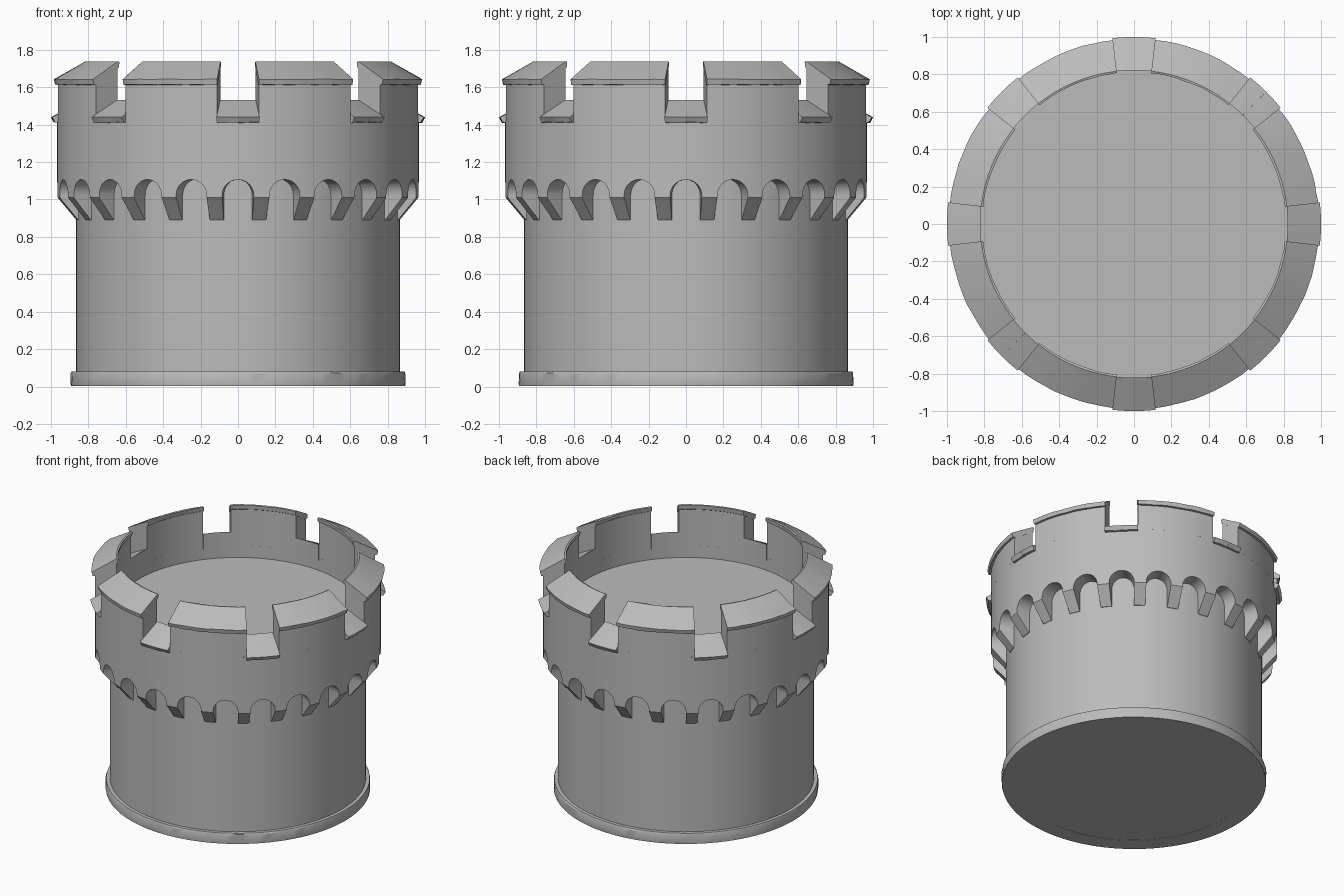
import bpy, bmesh, random
from math import sin, cos, pi, radians

random.seed(4)
if "Cube" in bpy.data.objects:
    bpy.data.objects.remove(bpy.data.objects["Cube"])

stone = bpy.data.materials.new("grey stone")
stone.use_nodes = True
GREY = (0.5, 0.5, 0.5, 1)
stone.diffuse_color = GREY
stone.node_tree.nodes["Principled BSDF"].inputs["Base Color"].default_value = GREY
stone.node_tree.nodes["Principled BSDF"].inputs["Roughness"].default_value = 0.9


def finish(name, bm):
    bmesh.ops.remove_doubles(bm, verts=bm.verts, dist=1e-5)
    bmesh.ops.recalc_face_normals(bm, faces=bm.faces)
    mesh = bpy.data.meshes.new(name)
    bm.to_mesh(mesh)
    bm.free()
    mesh.materials.append(stone)
    obj = bpy.data.objects.new(name, mesh)
    bpy.context.collection.objects.link(obj)
    return obj


def smooth(obj):
    bpy.ops.object.select_all(action='DESELECT')
    obj.select_set(True)
    bpy.context.view_layer.objects.active = obj
    bpy.ops.object.shade_smooth_by_angle(angle=radians(30))


def sweep(bm, profile, start=0, end=360, steps=96, worn=(), wear=0.0):
    """Turn an (r, z) outline about z; worn outline points get small chips."""
    full = end - start >= 360
    rings = []
    for i in range(steps if full else steps + 1):
        a = radians(start + (end - start) * i / steps)
        ring = []
        for k, (r, z) in enumerate(profile):
            if k in worn:
                r -= random.uniform(0, wear)
                z += random.uniform(-wear, wear) / 2
            ring.append(bm.verts.new((r * cos(a), r * sin(a), z)))
        rings.append(ring)
    n = len(profile)
    for i in range(steps):
        a, b = rings[i], rings[(i + 1) % len(rings)]
        for k in range(n):
            m = (k + 1) % n
            bm.faces.new((a[k], a[m], b[m], b[k]))
    if not full:
        bm.faces.new(rings[0])
        bm.faces.new(rings[-1])


def ring_part(name, profile, **kw):
    bm = bmesh.new()
    sweep(bm, profile, **kw)
    obj = finish(name, bm)
    smooth(obj)
    return obj


WALL, INNER, OUTER = 0.865, 0.823, 0.968
FLOOR, SILL, GAP = 1.34, 1.43, 6.6

# Main drum with the roof floor on top
ring_part("tower_body", [(0, 0.006), (WALL, 0.006), (WALL, FLOOR), (0, FLOOR)])

# Worn stone footing
ring_part("base_ring", [(0.776, 0.002), (0.893, 0.002), (0.897, 0.015),
                        (0.897, 0.07), (0.89, 0.08), (0.85, 0.08)],
          worn=(2, 3), wear=0.005)

# Parapet wall below the crenels
ring_part("parapet_wall", [(INNER, 1.175), (OUTER, 1.175), (OUTER, SILL), (INNER, SILL)])

# Flared corbel band, pierced by arches
band = finish("corbel_band", bmesh.new())
bm = bmesh.new()
sweep(bm, [(0.85, 0.89), (0.868, 0.89), (OUTER, 1.01), (OUTER, 1.175), (0.85, 1.175)])
bmesh.ops.recalc_face_normals(bm, faces=bm.faces)
bm.to_mesh(band.data)
bm.free()

ARCHES, HALF, SPRING = 24, 0.085, 1.022
outline = [(HALF, 0.8)]
outline += [(HALF * cos(pi * i / 12), SPRING + HALF * sin(pi * i / 12)) for i in range(13)]
outline += [(-HALF, 0.8)]
bm = bmesh.new()
for j in range(ARCHES):
    a = 2 * pi * j / ARCHES
    ends = []
    for r in (0.83, 1.02):
        ends.append([bm.verts.new((r * cos(a) - w * r / OUTER * sin(a),
                                   r * sin(a) + w * r / OUTER * cos(a), z))
                     for w, z in outline])
    n = len(outline)
    for k in range(n):
        m = (k + 1) % n
        bm.faces.new((ends[0][k], ends[0][m], ends[1][m], ends[1][k]))
    bm.faces.new(ends[0])
    bm.faces.new(ends[1])
cutter = finish("arch_cutter", bm)
cutter.hide_render = True
cut = band.modifiers.new("arches", 'BOOLEAN')
cut.operation = 'DIFFERENCE'
cut.solver = 'EXACT'
cut.object = cutter
bpy.ops.object.select_all(action='DESELECT')
band.select_set(True)
bpy.context.view_layer.objects.active = band
bpy.ops.object.modifier_apply(modifier=cut.name)
bpy.data.objects.remove(cutter)
smooth(band)

# Merlons, their sloped caps, and the sloped sills between them
merlon = [(INNER, SILL), (OUTER, SILL), (OUTER, 1.63), (INNER, 1.715)]
cap = [(0.815, 1.705), (OUTER - 0.01, 1.612), (0.985, 1.614), (0.992, 1.642),
       (0.822, 1.738), (0.813, 1.735)]
sill = [(0.822, 1.415), (0.96, 1.41), (0.988, 1.412), (1.0, 1.44), (0.822, 1.533)]
for i in range(8):
    mid = 45 * i
    lo, hi = mid + GAP, mid + 45 - GAP
    ring_part(f"merlon_{i + 1}", merlon, start=lo, end=hi, steps=10)
    ring_part(f"merlon_cap_{i + 1}", cap, start=lo - 0.1, end=hi + 0.1, steps=10,
              worn=(2, 3, 5), wear=0.004)
    # Each sill is two slabs meeting at a seam
    for side, (s, e) in enumerate(((mid - GAP, mid), (mid, mid + GAP))):
        ring_part(f"crenel_sill_{i + 1}_{side + 1}", sill, start=s, end=e, steps=3,
                  worn=(2,), wear=0.006)
